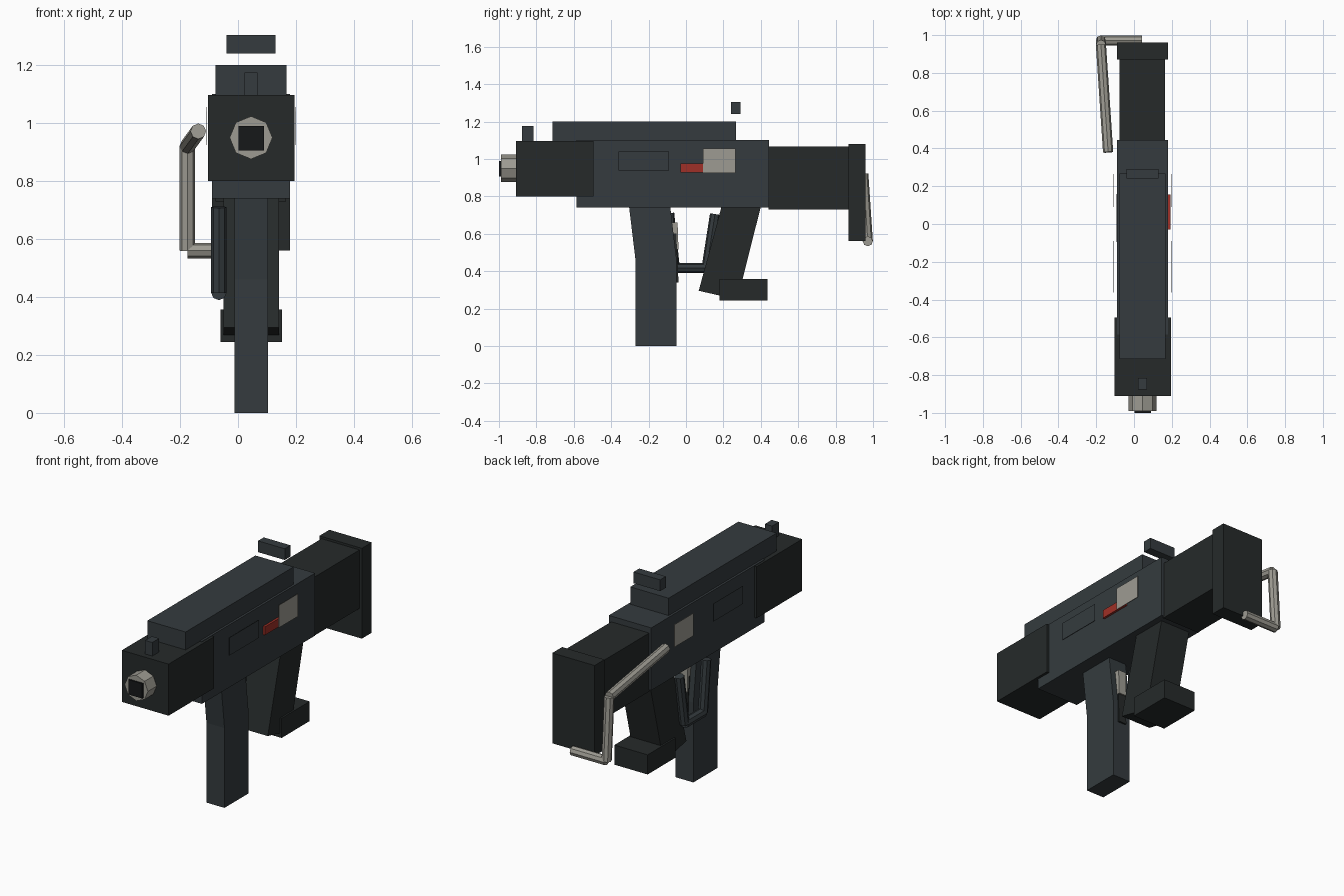
import bpy, bmesh
from math import pi
from mathutils import Vector

if "Cube" in bpy.data.objects:
    bpy.data.objects.remove(bpy.data.objects["Cube"])


def material(name, rgb):
    m = bpy.data.materials.new(name)
    m.diffuse_color = (*rgb, 1)
    m.use_nodes = True
    m.node_tree.nodes["Principled BSDF"].inputs["Base Color"].default_value = m.diffuse_color
    return m


GUN = material("gunmetal", (0.035, 0.044, 0.049))
DARK = material("dark_polymer", (0.019, 0.023, 0.023))
BLACK = material("black", (0.008, 0.009, 0.010))
STEEL = material("steel", (0.34, 0.33, 0.29))
RED = material("red", (0.35, 0.03, 0.02))
CX = 0.045  # centre plane of the body


def finish(bm, name, mat):
    bmesh.ops.recalc_face_normals(bm, faces=bm.faces)
    me = bpy.data.meshes.new(name)
    bm.to_mesh(me)
    bm.free()
    me.materials.append(mat)
    ob = bpy.data.objects.new(name, me)
    bpy.context.collection.objects.link(ob)
    return ob


def prism(name, profile, x0, x1, mat):
    """Extrude a side profile of (y, z) points from x0 to x1."""
    bm = bmesh.new()
    face = bm.faces.new([bm.verts.new((x0, y, z)) for y, z in profile])
    out = bmesh.ops.extrude_face_region(bm, geom=[face])
    bmesh.ops.translate(bm, vec=(x1 - x0, 0, 0),
                        verts=[v for v in out["geom"] if isinstance(v, bmesh.types.BMVert)])
    return finish(bm, name, mat)


def box(name, x, y, z, mat):
    return prism(name, [(y[0], z[0]), (y[1], z[0]), (y[1], z[1]), (y[0], z[1])], *x, mat)


def rods(name, points, radius, mat, sides=8):
    """Chain of straight low-poly rods through the points."""
    bm = bmesh.new()
    for a, b in zip(points, points[1:]):
        a, b = Vector(a), Vector(b)
        d = b - a
        res = bmesh.ops.create_cone(bm, cap_ends=True, segments=sides,
                                    radius1=radius, radius2=radius, depth=d.length)
        mat4 = d.to_track_quat('Z', 'Y').to_matrix().to_4x4()
        mat4.translation = (a + b) / 2
        bmesh.ops.transform(bm, matrix=mat4, verts=res["verts"])
    return finish(bm, name, mat)


# Body
box("receiver", (-0.09, 0.18), (-0.585, 0.445), (0.74, 1.10), GUN)
box("top_cover", (-0.077, 0.167), (-0.715, 0.268), (1.09, 1.20), GUN)
box("front_shroud", (-0.103, 0.195), (-0.91, -0.495), (0.80, 1.097), DARK)
box("stock", (-0.077, 0.165), (0.44, 0.875), (0.73, 1.067), DARK)
box("butt_plate", (-0.09, 0.18), (0.87, 0.96), (0.56, 1.08), DARK)

# Muzzle and sights
rods("muzzle", [(CX, -0.90, 0.95), (CX, -0.99, 0.95)], 0.074, STEEL)
box("bore", (0.002, 0.09), (-1.0, -0.90), (0.905, 0.99), BLACK)
box("front_sight", (0.022, 0.068), (-0.877, -0.815), (1.09, 1.175), GUN)
box("rear_sight", (-0.04, 0.13), (0.24, 0.292), (1.24, 1.305), GUN)

# Long front grip
prism("front_grip", [(-0.305, 0.75), (-0.27, 0.46), (-0.27, 0), (-0.05, 0),
                     (-0.05, 0.46), (-0.085, 0.75)], -0.012, 0.103, GUN)
prism("grip_backstrap", [(-0.08, 0.60), (-0.08, 0.34), (-0.04, 0.34), (-0.052, 0.60)],
      0.02, 0.07, DARK)

# Slanted rear grip with its foot
prism("rear_grip", [(0.19, 0.745), (0.068, 0.295), (0.275, 0.248), (0.40, 0.745)],
      -0.05, 0.142, DARK)
box("grip_foot", (-0.06, 0.152), (0.18, 0.435), (0.244, 0.357), DARK)

# Trigger and guard
prism("trigger", [(-0.085, 0.66), (-0.07, 0.515), (-0.04, 0.515), (-0.045, 0.66)],
      0.02, 0.07, STEEL)
rods("trigger_guard", [(-0.066, -0.09, 0.71), (-0.066, -0.06, 0.416),
                       (-0.066, 0.11, 0.416), (-0.066, 0.155, 0.705)], 0.027, GUN)

# Side panels on both sides, plus the red marker on the right
for side, x in (("left", -0.11), ("right", 0.197)):
    box(f"{side}_panel", (x - 0.001, x + 0.001), (-0.362, -0.09), (0.937, 1.04), GUN)
    box(f"{side}_port_cover", (x - 0.001, x + 0.001), (0.09, 0.265), (0.925, 1.055), STEEL)
box("selector", (0.17, 0.193), (-0.03, 0.155), (0.927, 0.975), RED)

# Bent rod at the back left
rods("shoulder_hook", [(-0.137, 0.38, 0.972), (-0.175, 0.948, 0.92),
                       (-0.175, 0.972, 0.56), (0.042, 0.972, 0.56)], 0.027, STEEL)
